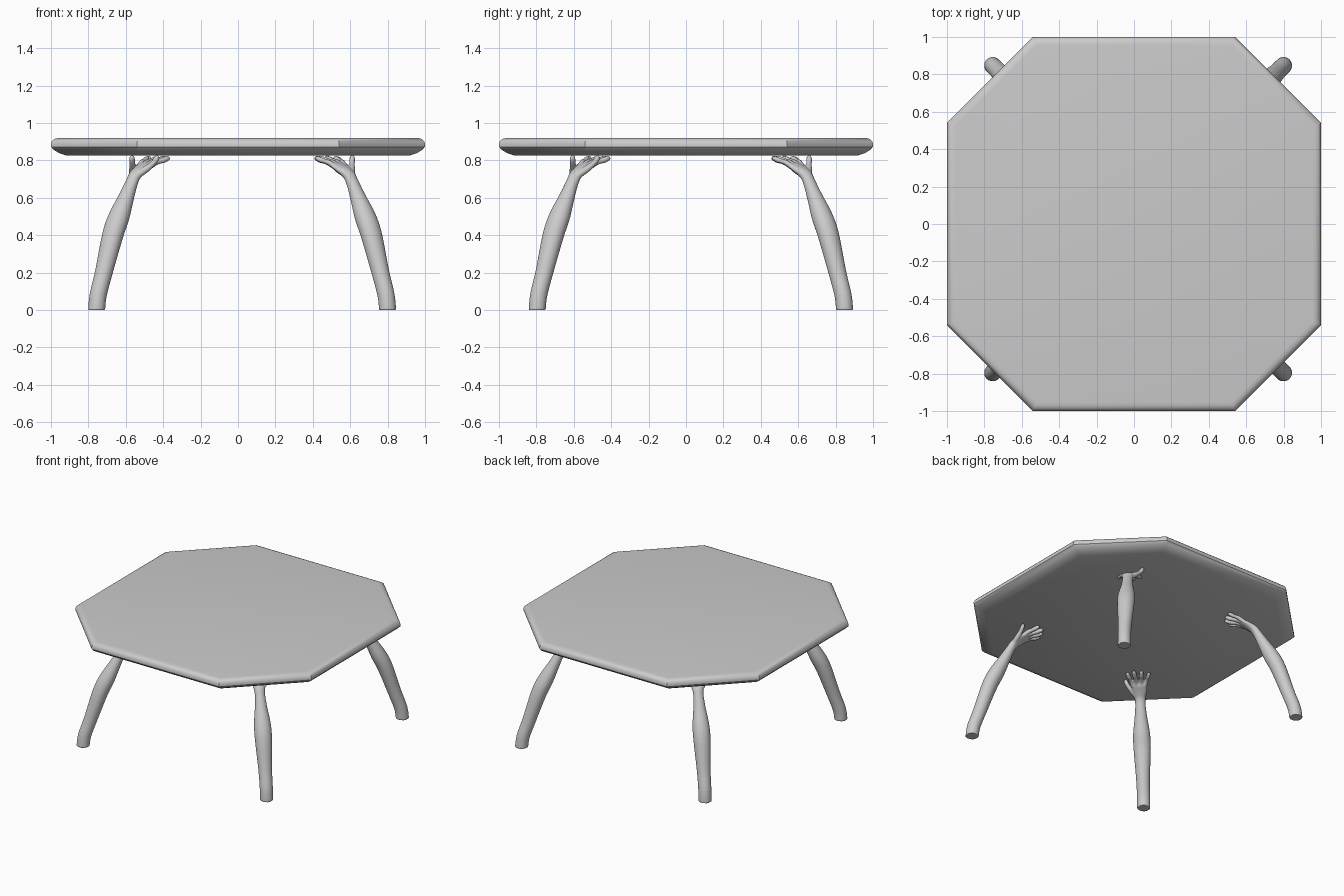
import bpy, bmesh, math
from mathutils import Vector

if "Cube" in bpy.data.objects:
    bpy.data.objects.remove(bpy.data.objects["Cube"])


def make_object(name, bm):
    bmesh.ops.recalc_face_normals(bm, faces=bm.faces)
    mesh = bpy.data.meshes.new(name)
    bm.to_mesh(mesh)
    bm.free()
    ob = bpy.data.objects.new(name, mesh)
    bpy.context.collection.objects.link(ob)
    return ob


def skin_rings(bm, rings):
    """Bridge equal-length vertex rings and cap both ends."""
    n = len(rings[0])
    for a, b in zip(rings, rings[1:]):
        for i in range(n):
            j = (i + 1) % n
            bm.faces.new((a[i], a[j], b[j], b[i]))
    bm.faces.new(rings[0])
    bm.faces.new(rings[-1])


# Octagonal top: (inset from edge, height) profile
bm = bmesh.new()
rings = []
for d, z in [(0.085, 0.825), (0.045, 0.838), (0.015, 0.856), (0, 0.873), (0, 0.887),
             (0.004, 0.901), (0.014, 0.912), (0.028, 0.918), (0.045, 0.92)]:
    a, b = 1 - d, 0.54 - d * math.tan(math.pi / 8)
    outline = [(a, -b), (a, b), (b, a), (-b, a), (-a, b), (-a, -b), (-b, -a), (b, -a)]
    rings.append([bm.verts.new((x, y, z)) for x, y in outline])
skin_rings(bm, rings)
top = make_object("table_top", bm)
bpy.context.view_layer.objects.active = top
top.select_set(True)
bpy.ops.object.shade_smooth_by_angle(angle=math.radians(30))
top.select_set(False)


def smooth_path(pts, steps=4):
    """Catmull-Rom through (x, y, z, side radius, thickness radius)."""
    p = [pts[0]] + pts + [pts[-1]]
    out = []
    for k in range(1, len(p) - 2):
        for s in range(steps):
            t = s / steps
            out.append([0.5 * (2 * b + (c - a) * t + (2 * a - 5 * b + 4 * c - d) * t * t
                               + (3 * b - a - 3 * c + d) * t ** 3)
                        for a, b, c, d in zip(*p[k - 1:k + 3])])
    return out + [list(pts[-1])]


def limb(bm, pts, flat_start=False, n=20):
    path = smooth_path(pts)
    centres = [Vector(p[:3]) for p in path]
    rings = []
    for i, p in enumerate(path):
        t = (centres[min(i + 1, len(path) - 1)] - centres[max(i - 1, 0)]).normalized()
        if flat_start and i == 0:
            t = Vector((0, 0, 1))
        side = Vector((0, 1, 0))
        side = (side - t * side.dot(t)).normalized()
        nor = t.cross(side)
        rings.append([bm.verts.new(centres[i] + side * p[3] * math.cos(q) + nor * p[4] * math.sin(q))
                      for q in (2 * math.pi * k / n for k in range(n))])
    skin_rings(bm, rings)


# Arm leg: foot at the origin, leaning and reaching towards +x
bm = bmesh.new()
limb(bm, [(0, 0, 0, .046, .046), (.012, 0, .08, .046, .046), (.054, 0, .2, .048, .047),
          (.122, 0, .4, .060, .054), (.170, 0, .5, .059, .054), (.223, 0, .6, .044, .041),
          (.265, 0, .68, .036, .031), (.292, 0, .722, .040, .028), (.335, 0, .752, .054, .023),
          (.372, 0, .772, .055, .018), (.388, 0, .779, .045, .010)], flat_start=True)
# Thumb
limb(bm, [(.285, -.012, .715, .018, .018), (.318, -.045, .748, .020, .019),
          (.345, -.075, .779, .015, .015), (.358, -.090, .803, .016, .015),
          (.364, -.096, .820, .012, .012), (.366, -.098, .826, .004, .004)])
# Fingers: (base y, tip x, tip y, radius)
for by, tx, ty, r in [(-.040, .475, -.075, .0145), (-.014, .498, -.027, .015),
                      (.014, .490, .027, .0145), (.040, .466, .080, .013)]:
    at = lambda f, z, s: (.362 + (tx - .362) * f, by + (ty - by) * f, z, r * s, r * s)
    limb(bm, [at(0, .768, 1.1), at(.3, .789, 1.1), at(.55, .797, .95), at(.68, .801, 1.1),
              at(.9, .811, .95), at(.97, .814, .75), at(1, .816, .3)])
arm = make_object("arm_leg_1", bm)

# Four arms turned to face the middle
for i in range(4):
    ob = arm if i == 0 else bpy.data.objects.new(f"arm_leg_{i + 1}", arm.data)
    if i:
        bpy.context.collection.objects.link(ob)
    sx, sy = [(-1, -1), (1, -1), (1, 1), (-1, 1)][i]
    ob.location = (0.022 + sx * 0.778, 0.026 + sy * 0.822, 0)
    ob.rotation_euler.z = math.radians(45 + 90 * i)
    fuse = ob.modifiers.new("fuse", 'REMESH')
    fuse.mode = 'VOXEL'
    fuse.voxel_size = 0.005
    fuse.use_smooth_shade = True
    soften = ob.modifiers.new("soften", 'SMOOTH')
    soften.factor = 0.5
    soften.iterations = 3
